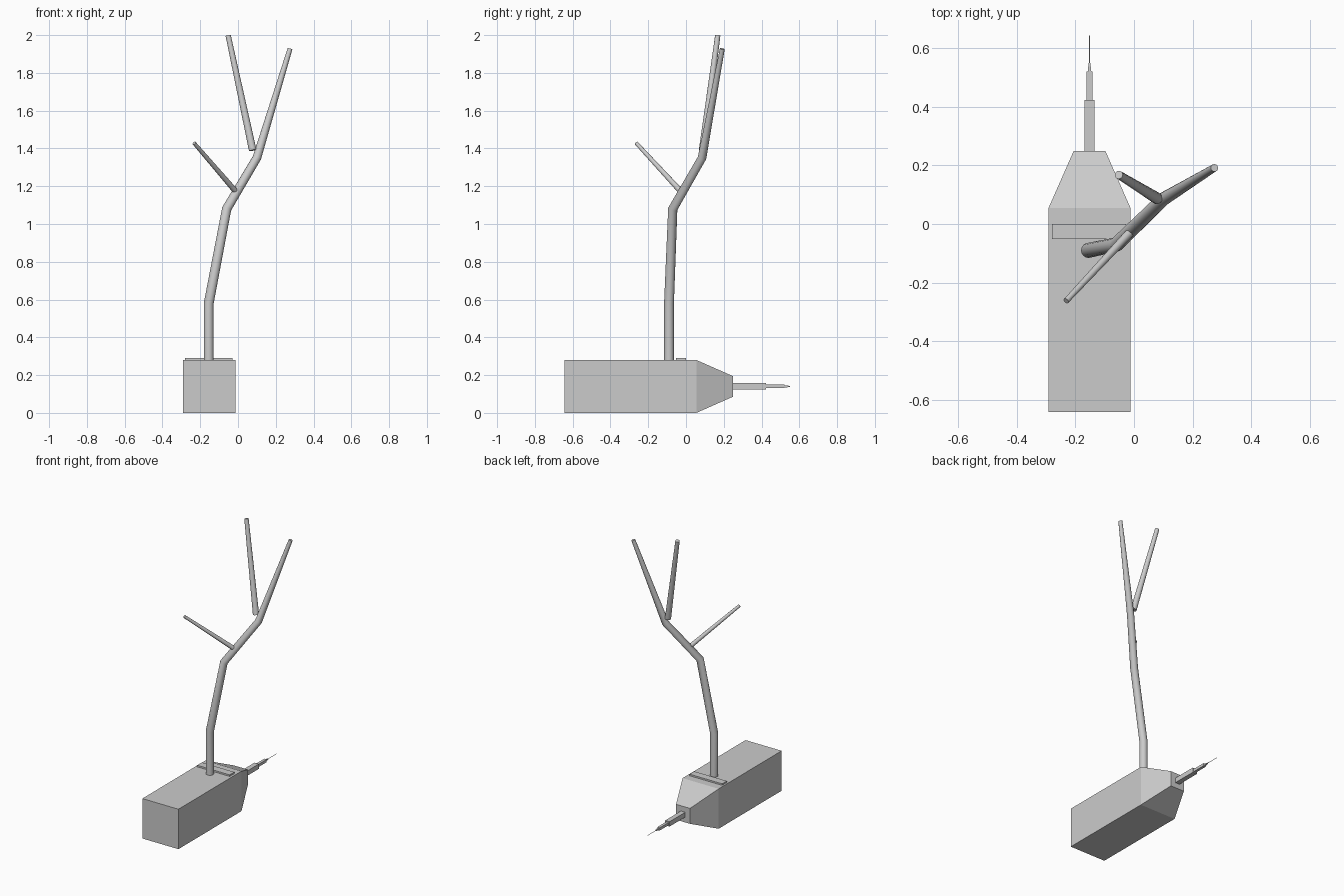
import bpy, bmesh, math
from mathutils import Vector

if "Cube" in bpy.data.objects:
    bpy.data.objects.remove(bpy.data.objects["Cube"])


def make_object(name, bm, smooth=False):
    bmesh.ops.recalc_face_normals(bm, faces=bm.faces)
    mesh = bpy.data.meshes.new(name)
    bm.to_mesh(mesh)
    bm.free()
    ob = bpy.data.objects.new(name, mesh)
    bpy.context.collection.objects.link(ob)
    if smooth:
        bpy.ops.object.select_all(action='DESELECT')
        ob.select_set(True)
        bpy.context.view_layer.objects.active = ob
        bpy.ops.object.shade_smooth_by_angle(angle=math.radians(35))
    return ob


def loft(bm, rings):
    """Join successive vertex rings and cap both ends."""
    rings = [[bm.verts.new(co) for co in ring] for ring in rings]
    n = len(rings[0])
    for a, b in zip(rings, rings[1:]):
        for i in range(n):
            j = (i + 1) % n
            bm.faces.new((a[i], a[j], b[j], b[i]))
    bm.faces.new(rings[0])
    bm.faces.new(rings[-1])


def branch(name, path, sides=16):
    """Tapered tube through (x, y, z, radius) points, mitred at bends."""
    pts = [Vector(p[:3]) for p in path]
    rings = []
    for i, p in enumerate(pts):
        before = (p - pts[i - 1]).normalized() if i else Vector()
        after = (pts[i + 1] - p).normalized() if i < len(pts) - 1 else Vector()
        t = (before + after).normalized()
        u = Vector((0, 1, 0)).cross(t).normalized()
        v = t.cross(u)
        rings.append([p + path[i][3] * (u * math.cos(a) + v * math.sin(a))
                      for a in (2 * math.pi * k / sides for k in range(sides))])
    bm = bmesh.new()
    loft(bm, rings)
    return make_object(name, bm, True)


def square_loft(name, sections, cx=-0.152, cz=0.14):
    """Square sections (y, half width) lofted along y."""
    bm = bmesh.new()
    loft(bm, [[(cx + sx * h, y, cz + sz * h)
               for sx, sz in ((-1, -1), (1, -1), (1, 1), (-1, 1))]
              for y, h in sections])
    return make_object(name, bm)


# Block body with tapered nose, then stepped square spike
square_loft("body", [(-0.643, 0.14), (0.055, 0.14), (0.25, 0.054)])
square_loft("spike", [(0.249, 0.017), (0.424, 0.017), (0.424, 0.0095),
                      (0.522, 0.0095), (0.522, 0.006), (0.55, 0.003),
                      (0.55, 0.001), (0.645, 0.001)])

# Thin raised strip on top of the body
bm = bmesh.new()
loft(bm, [[(-0.28, -0.052, z), (-0.028, -0.052, z),
           (-0.028, 0.0, z), (-0.28, 0.0, z)] for z in (0.279, 0.291)])
make_object("top_strip", bm)

# Bent trunk and its two side branches
branch("trunk", [(-0.155, -0.09, 0.28, 0.026), (-0.155, -0.09, 0.58, 0.026),
                 (-0.06, -0.07, 1.08, 0.025), (0.1, 0.085, 1.35, 0.023),
                 (0.275, 0.192, 1.927, 0.013)])
branch("upper_branch", [(0.078, 0.088, 1.39, 0.02),
                        (-0.052, 0.168, 1.998, 0.014)])
branch("side_branch", [(-0.01, -0.025, 1.17, 0.015),
                       (-0.232, -0.263, 1.428, 0.01)])
